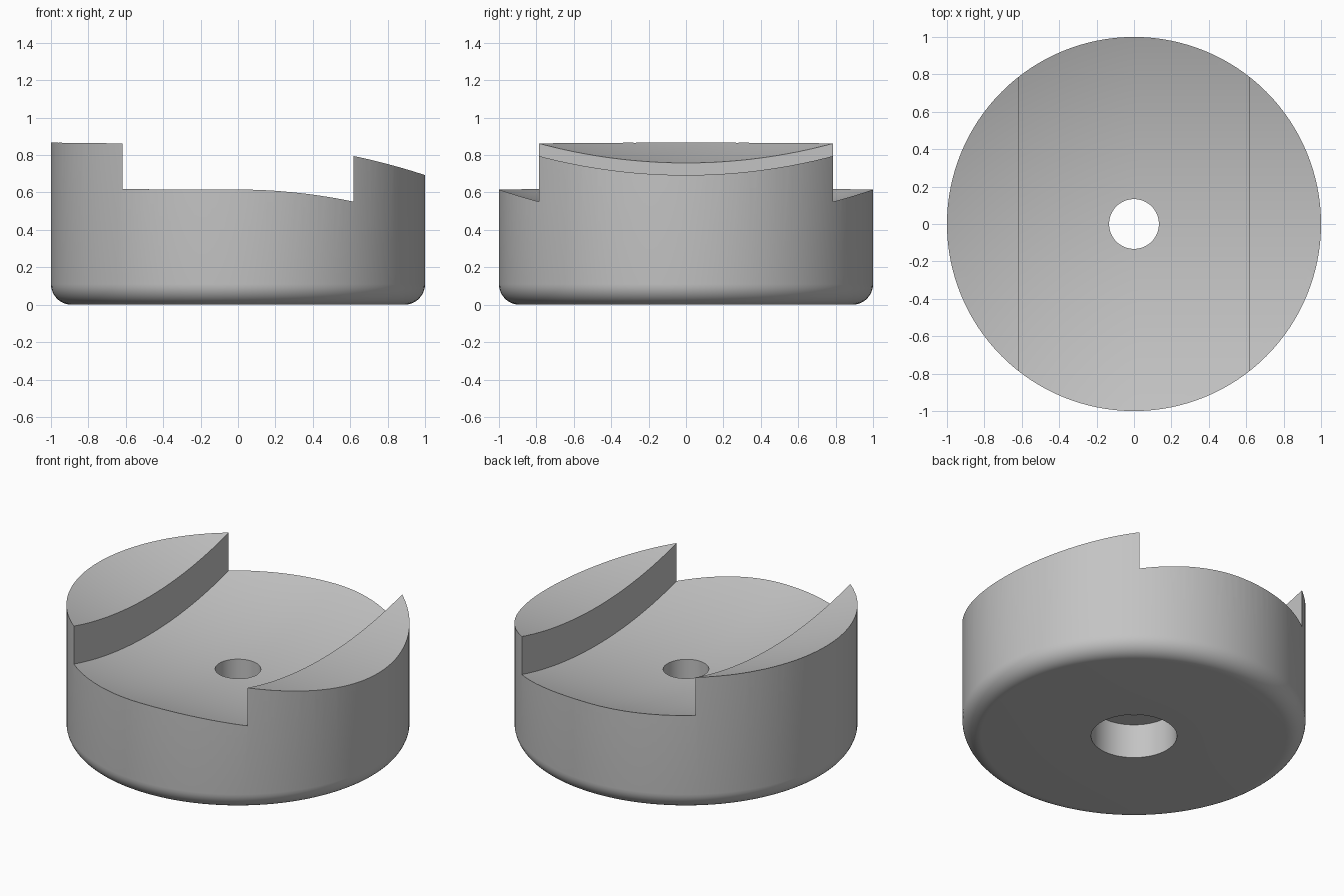
import bpy, bmesh, math

if "Cube" in bpy.data.objects:
    bpy.data.objects.remove(bpy.data.objects["Cube"], do_unlink=True)

FILLET = 0.11        # rounded bottom edge
HOLE, BORE = 0.133, 0.25
BORE_DEPTH = 0.22
GROOVE_HALF, GROOVE_DEPTH = 0.617, 0.244
DISH_R, DISH_Z = 3.085, 0.693

grey = bpy.data.materials.new("plain_grey")
grey.use_nodes = True
colour = (0.55, 0.55, 0.55, 1)
grey.diffuse_color = colour
grey.node_tree.nodes["Principled BSDF"].inputs["Base Color"].default_value = colour


def add_object(name, bm):
    bmesh.ops.recalc_face_normals(bm, faces=bm.faces)
    mesh = bpy.data.meshes.new(name)
    bm.to_mesh(mesh)
    bm.free()
    mesh.materials.append(grey)
    obj = bpy.data.objects.new(name, mesh)
    bpy.context.collection.objects.link(obj)
    return obj


def lathe(name, profile, steps):
    """Spin a closed (radius, height) profile around z."""
    bm = bmesh.new()
    verts = [bm.verts.new((r, 0, z)) for r, z in profile]
    edges = [bm.edges.new((v, verts[i - 1])) for i, v in enumerate(verts)]
    bmesh.ops.spin(bm, geom=verts + edges, cent=(0, 0, 0), axis=(0, 0, 1),
                   angle=math.tau, steps=steps)
    bmesh.ops.remove_doubles(bm, verts=bm.verts, dist=1e-5)
    return add_object(name, bm)


def dish_height(x, y):
    """Trough along x on the left half, spherical bowl on the right half."""
    x = min(x, 0)
    return DISH_Z + DISH_R - math.sqrt(DISH_R ** 2 - y * y - 1.04 * x * x)


def dish_cutter(name, half_width, drop, top):
    """Solid whose underside follows the dished surface."""
    bm = bmesh.new()
    bmesh.ops.create_grid(bm, x_segments=32, y_segments=32, size=1)
    for v in bm.verts:
        v.co.x *= half_width
        v.co.y *= 1.1
        v.co.z = dish_height(v.co.x, v.co.y) - drop
    lid = bmesh.ops.extrude_face_region(bm, geom=bm.faces[:], use_keep_orig=True)
    for v in lid["geom"]:
        if isinstance(v, bmesh.types.BMVert):
            v.co.z = top
    bmesh.ops.triangulate(bm, faces=bm.faces)
    obj = add_object(name, bm)
    obj.hide_render = True
    return obj


# Round body with filleted base, through hole and counterbore
profile = [(HOLE, 1), (HOLE, BORE_DEPTH), (BORE, BORE_DEPTH), (BORE, 0)]
for i in range(11):
    a = math.pi / 2 * i / 10
    profile.append((1 - FILLET + FILLET * math.sin(a), FILLET - FILLET * math.cos(a)))
profile.append((1, 1))
body = lathe("grooved_round_body", profile, 128)

# Dished top, then the straight groove across it
for cutter in (dish_cutter("dish_cutter", 1.1, 0, 1.3),
               dish_cutter("groove_cutter", GROOVE_HALF, GROOVE_DEPTH, 1.2)):
    bpy.ops.object.select_all(action="DESELECT")
    body.select_set(True)
    bpy.context.view_layer.objects.active = body
    mod = body.modifiers.new(cutter.name, "BOOLEAN")
    mod.operation = "DIFFERENCE"
    mod.solver = "EXACT"
    mod.object = cutter
    bpy.ops.object.modifier_apply(modifier=mod.name)
    bpy.data.objects.remove(cutter, do_unlink=True)

bpy.ops.object.shade_smooth_by_angle(angle=math.radians(30))
